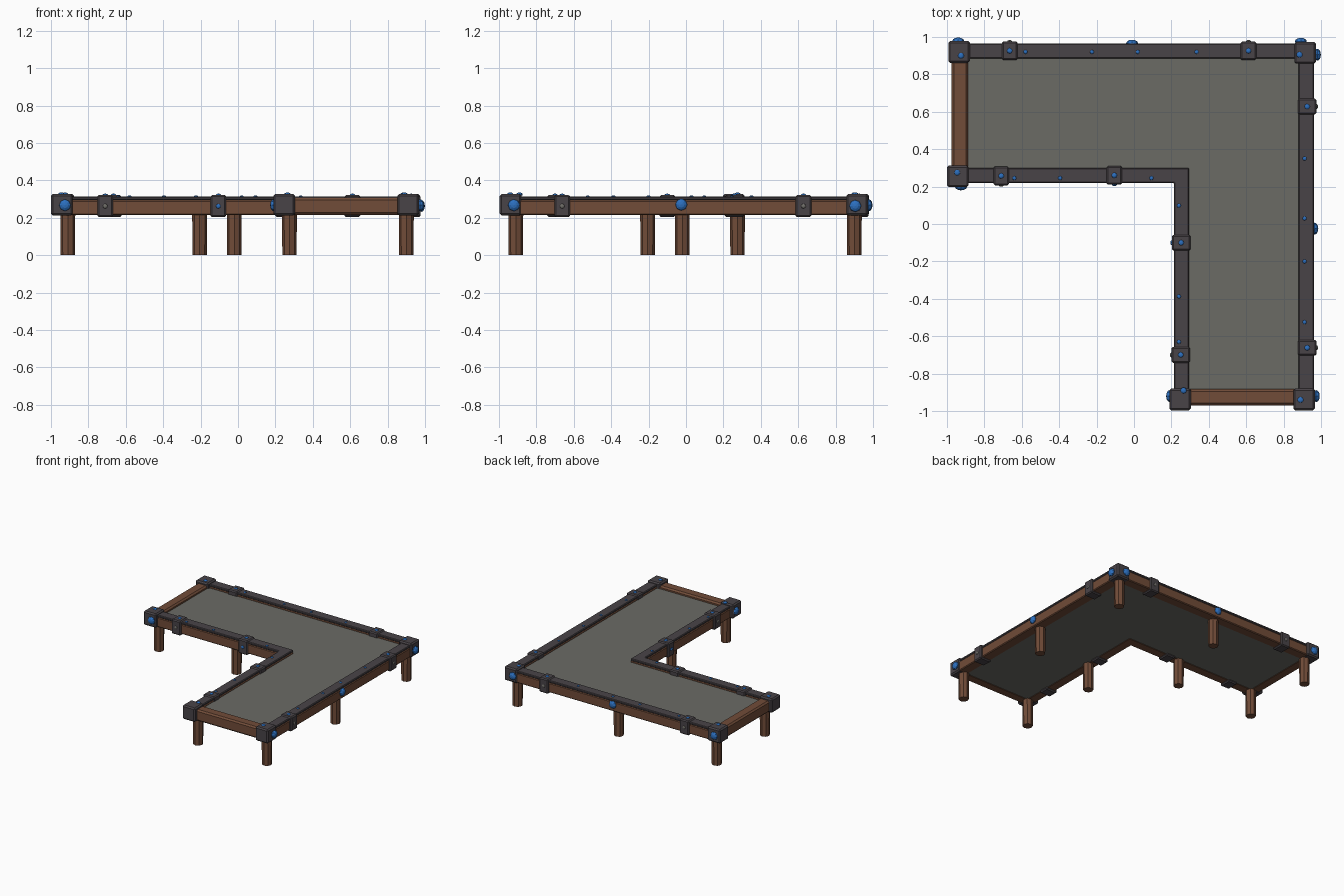
import bpy, bmesh
from mathutils import Vector

if "Cube" in bpy.data.objects:
    bpy.data.objects.remove(bpy.data.objects["Cube"])


def mat(name, rgb):
    m = bpy.data.materials.new(name)
    m.diffuse_color = (*rgb, 1)
    m.use_nodes = True
    m.node_tree.nodes["Principled BSDF"].inputs["Base Color"].default_value = m.diffuse_color
    return m


WOOD = mat("brown wood", (0.165, 0.072, 0.040))
IRON = mat("dark iron", (0.066, 0.057, 0.064))
STONE = mat("grey panel", (0.145, 0.145, 0.130))
BLUE = mat("blue stud", (0.025, 0.16, 0.52))
GREY = mat("worn grey stud", (0.16, 0.155, 0.14))


def finish(bm, name, m, bevel=0):
    me = bpy.data.meshes.new(name)
    bm.to_mesh(me)
    bm.free()
    me.materials.append(m)
    ob = bpy.data.objects.new(name, me)
    bpy.context.collection.objects.link(ob)
    if bevel:
        b = ob.modifiers.new("bevel", 'BEVEL')
        b.width, b.segments = bevel, 1
    return ob


def prism(name, pts, z0, z1, m, bevel=0):
    """Extrude a counter-clockwise plan outline from z0 to z1."""
    bm = bmesh.new()
    f = bm.faces.new([bm.verts.new((x, y, z0)) for x, y in pts])
    r = bmesh.ops.extrude_face_region(bm, geom=[f])
    up = [v for v in r["geom"] if isinstance(v, bmesh.types.BMVert)]
    bmesh.ops.translate(bm, verts=up, vec=(0, 0, z1 - z0))
    bmesh.ops.recalc_face_normals(bm, faces=bm.faces)
    return finish(bm, name, m, bevel)


def box(name, x0, x1, y0, y1, z0, z1, m, bevel=0):
    return prism(name, [(x0, y0), (x1, y0), (x1, y1), (x0, y1)], z0, z1, m, bevel)


def stud(name, loc, r, axis, m=BLUE):
    """Low dome, flattened along the given axis."""
    bm = bmesh.new()
    bmesh.ops.create_uvsphere(bm, u_segments=8, v_segments=6, radius=r)
    rot = Vector((0, 0, 1)).rotation_difference(Vector(axis))
    for v in bm.verts:
        v.co.z *= 0.6
        v.co = rot @ v.co + Vector(loc)
    return finish(bm, name, m)


X, Y, Z = (1, 0, 0), (0, 1, 0), (0, 0, 1)

# L-shaped floor panel
prism("panel", [(-0.93, 0.26), (0.26, 0.26), (0.26, -0.93), (0.93, -0.93),
                (0.93, 0.93), (-0.93, 0.93)], 0.218, 0.284, STONE)

# wooden end rails without iron
box("left_end_rail", -0.975, -0.887, 0.25, 0.92, 0.215, 0.308, WOOD, 0.012)
box("front_end_rail", 0.25, 0.91, -0.970, -0.883, 0.215, 0.308, WOOD, 0.012)

# outer and inner rails: wood below, iron cap on top, mitred at the bend
outer = [(-0.93, 0.885), (0.88, 0.885), (0.88, -0.93), (0.962, -0.93),
         (0.962, 0.965), (-0.93, 0.965)]
inner = [(-0.94, 0.22), (0.215, 0.22), (0.215, -0.93), (0.295, -0.93),
         (0.295, 0.30), (-0.94, 0.30)]
for name, pts in (("outer", outer), ("inner", inner)):
    prism(name + "_rail", pts, 0.215, 0.294, WOOD, 0.006)
    prism(name + "_rail_cap", pts, 0.294, 0.313, IRON, 0.005)

# legs
legs = [(0.9, 0.9)]
for a, b in ((-0.91, 0.9), (-0.02, 0.9), (-0.91, 0.275), (-0.205, 0.275)):
    legs += [(a, b), (b, a)]
for x, y in legs:
    bm = bmesh.new()
    bmesh.ops.create_cone(bm, cap_ends=True, segments=8, radius1=0.038,
                          radius2=0.040, depth=0.225)
    bmesh.ops.translate(bm, verts=bm.verts, vec=(x, y, 0.1125))
    leg = finish(bm, "leg", WOOD)

# iron corner blocks, each with a stud on top
for x, y, tx, ty in ((-0.935, 0.92, -0.925, 0.90), (0.915, 0.915, 0.885, 0.905),
                     (-0.942, 0.255, -0.945, 0.275), (0.247, -0.938, 0.265, -0.89),
                     (0.91, -0.938, 0.89, -0.94)):
    box("corner_block", x - 0.058, x + 0.058, y - 0.058, y + 0.058,
        0.212, 0.327, IRON, 0.010)
    stud("corner_top_stud", (tx, ty, 0.325), 0.017, Z)

# large studs on the outward sides of the corners and rails
for loc, axis in (((-0.925, 0.199, 0.267), Y), ((-0.94, 0.978, 0.267), Y),
                  ((0.892, 0.976, 0.267), Y), ((-0.01, 0.966, 0.270), Y),
                  ((0.980, 0.905, 0.263), X), ((0.974, -0.92, 0.267), X),
                  ((0.966, -0.025, 0.270), X), ((0.191, -0.92, 0.267), X)):
    stud("side_stud", loc, 0.032, axis)

# iron straps wrapped round the rails; side = outward direction
for x, y, side in ((-0.665, 0.926, Y), (0.612, 0.926, Y), (-0.71, 0.257, Y),
                   (-0.105, 0.260, Y), (0.926, 0.628, X), (0.926, -0.662, X),
                   (0.252, -0.10, X), (0.250, -0.70, X)):
    hx, hy = (0.042, 0.050) if side == Y else (0.050, 0.042)
    box("strap", x - hx, x + hx, y - hy, y + hy, 0.203, 0.321, IRON, 0.008)
    stud("strap_top_stud", (x, y, 0.320), 0.015, Z)
    # inner-rail straps face the notch, outer ones face outward
    out = 0.050 if (y if side == Y else x) > 0.5 else -0.050
    loc = (x, y + out, 0.262) if side == Y else (x + out, y, 0.262)
    m = BLUE if max(x, y) < 0.5 and min(x, y) > -0.2 else GREY
    stud("strap_side_stud", loc, 0.013, side, m)

# little nails along the caps
nails = [(x, 0.92) for x in (-0.58, -0.225, 0.02, 0.335)]
nails += [(0.912, y) for y in (0.35, 0.03, -0.2, -0.525)]
nails += [(x, 0.245) for x in (-0.64, -0.395, 0.093)]
nails += [(0.24, y) for y in (0.098, -0.387, -0.63)]
for x, y in nails:
    stud("cap_nail", (x, y, 0.313), 0.011, Z)
